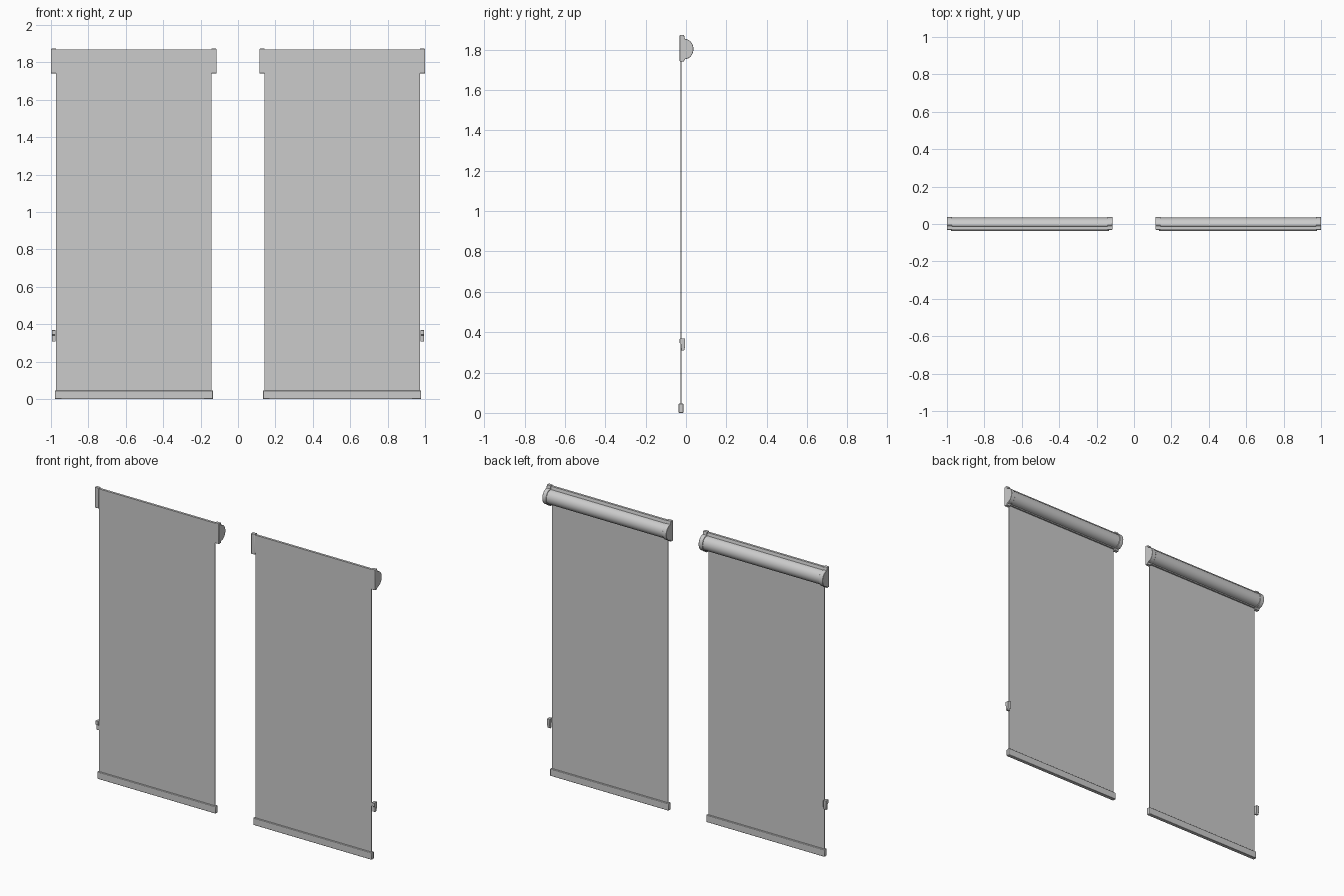
import bpy, bmesh, math

if "Cube" in bpy.data.objects:
    bpy.data.objects.remove(bpy.data.objects["Cube"])


def finish(name, bm, bevel=0.0):
    bmesh.ops.recalc_face_normals(bm, faces=bm.faces)
    me = bpy.data.meshes.new(name)
    bm.to_mesh(me)
    bm.free()
    ob = bpy.data.objects.new(name, me)
    bpy.context.collection.objects.link(ob)
    if bevel:
        m = ob.modifiers.new("bevel", 'BEVEL')
        m.width, m.segments = bevel, 2
    bpy.ops.object.select_all(action='DESELECT')
    ob.select_set(True)
    bpy.context.view_layer.objects.active = ob
    bpy.ops.object.shade_smooth_by_angle(angle=math.radians(35))
    return ob


def extrude_x(name, profile, x0, x1, bevel=0.0):
    """Extrude a (y, z) profile along x."""
    bm = bmesh.new()
    face = bm.faces.new([bm.verts.new((x0, y, z)) for y, z in profile])
    ext = bmesh.ops.extrude_face_region(bm, geom=[face])
    for v in ext['geom']:
        if isinstance(v, bmesh.types.BMVert):
            v.co.x = x1
    return finish(name, bm, bevel)


def rect(y0, y1, z0, z1):
    return [(y0, z0), (y1, z0), (y1, z1), (y0, z1)]


def housing(front, shoulder, bulge, zc, r, z0, z1, n=16):
    """Flat front with a round bulge towards the back."""
    pts = [(front, z0), (shoulder, z0)]
    for i in range(n + 1):
        a = -math.pi / 2 + math.pi * i / n
        pts.append((shoulder + 0.004 + (bulge - shoulder - 0.004) * math.cos(a),
                    zc + r * math.sin(a)))
    return pts + [(shoulder, z1), (front, z1)]


bracket = housing(-0.031, -0.010, 0.037, 1.803, 0.050, 1.741, 1.873)
cassette = housing(-0.029, -0.014, 0.034, 1.803, 0.046, 1.752, 1.868)
clip = [(-0.031, 0.345), (-0.031, 0.368), (-0.005, 0.368),
        (-0.005, 0.325), (-0.010, 0.308), (-0.024, 0.308), (-0.024, 0.340)]

for side, s in (("left", -1), ("right", 1)):
    # brackets at both ends of the cassette
    extrude_x(side + "_outer_bracket", bracket, s * 0.972, s * 1.0, 0.002)
    extrude_x(side + "_inner_bracket", bracket, s * 0.115, s * 0.143, 0.002)
    # roller cassette with rounded back
    extrude_x(side + "_cassette", cassette, s * 0.143, s * 0.972)
    # hanging cloth
    extrude_x(side + "_fabric", rect(-0.028, -0.023, 0.03, 1.80), s * 0.143, s * 0.972)
    # weighted bar at the bottom
    extrude_x(side + "_bottom_bar", rect(-0.037, -0.013, 0.0, 0.046),
              s * 0.134, s * 0.979, 0.003)
    # cord holder beside the outer edge
    extrude_x(side + "_cord_holder", clip, s * 0.975, s * 0.994, 0.001)
